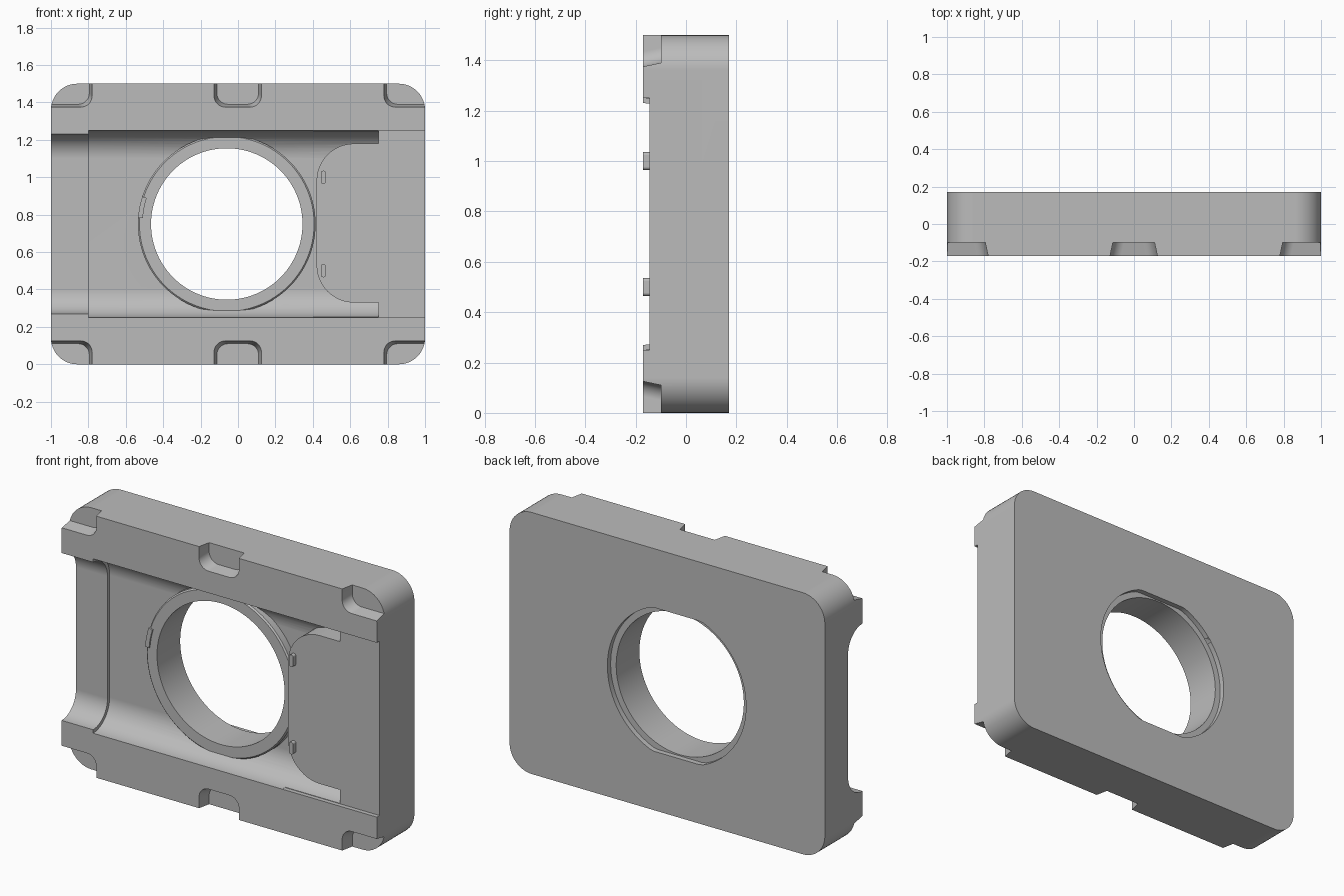
import bpy, bmesh, math

cube = bpy.data.objects.get("Cube")
if cube:
    bpy.data.objects.remove(cube, do_unlink=True)

FRONT, BACK = -0.17, 0.17
CX, CZ = -0.06, 0.75          # centre of the round opening

grey = bpy.data.materials.new("light_grey")
grey.use_nodes = True
grey.diffuse_color = (0.5, 0.5, 0.5, 1)
grey.node_tree.nodes["Principled BSDF"].inputs["Base Color"].default_value = (0.5, 0.5, 0.5, 1)


def rounded(u0, u1, v0, v1, radii, n=12):
    """Rectangle outline; radii run (low,low), (high,low), (high,high), (low,high)."""
    corners = [(u0, v0, 1, 1), (u1, v0, -1, 1), (u1, v1, -1, -1), (u0, v1, 1, -1)]
    pts = []
    for i, ((u, v, su, sv), r) in enumerate(zip(corners, radii)):
        if r == 0:
            pts.append((u, v))
            continue
        for k in range(n + 1):
            a = math.pi * (1 + i / 2) + k / n * math.pi / 2
            pts.append((u + su * r + r * math.cos(a), v + sv * r + r * math.sin(a)))
    return pts


def circle(r, flat=9, n=96):
    """Circle around the opening, optionally clipped flat above and below."""
    angles = [2 * math.pi * k / n for k in range(n)]
    return [(CX + r * math.cos(a), CZ + max(-flat, min(flat, r * math.sin(a)))) for a in angles]


def loft(name, sections, axis="y"):
    """Solid through (offset, outline) sections along an axis."""
    bm = bmesh.new()
    rings = []
    for w, outline in sections:
        place = (lambda u, v: (u, w, v)) if axis == "y" else (lambda u, v: (w, v, u))
        rings.append([bm.verts.new(place(u, v)) for u, v in outline])
    for a, b in zip(rings, rings[1:]):
        for i in range(len(a)):
            j = (i + 1) % len(a)
            bm.faces.new((a[i], a[j], b[j], b[i]))
    bm.faces.new(rings[0])
    bm.faces.new(rings[-1])
    bmesh.ops.recalc_face_normals(bm, faces=bm.faces)
    mesh = bpy.data.meshes.new(name)
    bm.to_mesh(mesh)
    bm.free()
    mesh.materials.append(grey)
    obj = bpy.data.objects.new(name, mesh)
    bpy.context.collection.objects.link(obj)
    return obj


def activate(obj):
    bpy.ops.object.select_all(action="DESELECT")
    obj.select_set(True)
    bpy.context.view_layer.objects.active = obj


def cut(target, cutter):
    activate(target)
    mod = target.modifiers.new("cut", "BOOLEAN")
    mod.operation, mod.solver, mod.object = "DIFFERENCE", "EXACT", cutter
    bpy.ops.object.modifier_apply(modifier=mod.name)
    bpy.data.objects.remove(cutter, do_unlink=True)


def smooth(obj):
    activate(obj)
    bpy.ops.object.shade_smooth_by_angle(angle=math.radians(25))
    mod = obj.modifiers.new("weighted_normals", "WEIGHTED_NORMAL")
    mod.keep_sharp = True


# Main block with rounded upright corners
block = rounded(-1, 1, 0, 1.5, [0.14] * 4)
body = loft("holder_body", [(FRONT, block), (BACK, block)])

# Trough with rounded lower corners, sparing the platform and the raised ring
trough = rounded(0.25, 1.25, -0.5, -0.02, (0, 0, 0.15, 0.15))
channel = loft("channel_cutter", [(-0.8, trough), (0.75, trough)], "x")
ledge = rounded(0.42, 0.9, 0.33, 1.18, (0.2, 0, 0, 0.2))
cut(channel, loft("platform_shape", [(-0.7, ledge), (0.1, ledge)]))
cut(channel, loft("ring_shape", [(0.1, circle(0.475)), (-0.062, circle(0.475)),
                                 (-0.07, circle(0.467))]))
cut(body, channel)

# Shallower slot at one end, flat recess over the platform at the other
slot = rounded(0.27, 1.23, -0.5, -0.04, (0, 0, 0.13, 0.13))
cut(body, loft("slot_cutter", [(-1.2, slot), (-0.79, slot)], "x"))
recess = rounded(0.4, 1.2, 0.25, 1.25, [0] * 4)
cut(body, loft("recess_cutter", [(-0.5, recess), (-0.145, recess)]))

# Through hole and rear counterbore with flats
cut(body, loft("hole_cutter", [(-0.5, circle(0.405)), (0.5, circle(0.405))]))
cut(body, loft("counterbore_cutter", [(0.14, circle(0.44, 0.412)), (0.5, circle(0.44, 0.412))]))

# Drafted pockets along the top and bottom edges
for x0, x1 in ((-1.3, -0.78), (-0.128, 0.125), (0.78, 1.3)):
    for top in (False, True):
        def pocket(g):
            if top:
                return rounded(x0 - g, x1 + g, 1.375 - g, 1.8, (0.06, 0.06, 0, 0))
            return rounded(x0 - g, x1 + g, -0.3, 0.125 + g, (0, 0, 0.06, 0.06))
        cut(body, loft("pocket_cutter", [(-0.24, pocket(0.015)), (FRONT, pocket(0)),
                                         (-0.1, pocket(-0.015))]))
smooth(body)

# Small locating tabs on the platform
for side, z in (("lower", 0.5), ("upper", 1.0)):
    tab = rounded(0.443, 0.469, z - 0.035, z + 0.035, [0.012] * 4, 4)
    smooth(loft(side + "_tab", [(-0.13, tab), (FRONT, tab)]))

# Curved index mark on the ring
arc = [math.radians(162 + 2 * k) for k in range(8)]
mark = [(CX + r * math.cos(a), CZ + r * math.sin(a))
        for r, run in ((0.475, arc), (0.45, arc[::-1])) for a in run]
smooth(loft("index_mark", [(-0.05, mark), (-0.079, mark)]))
